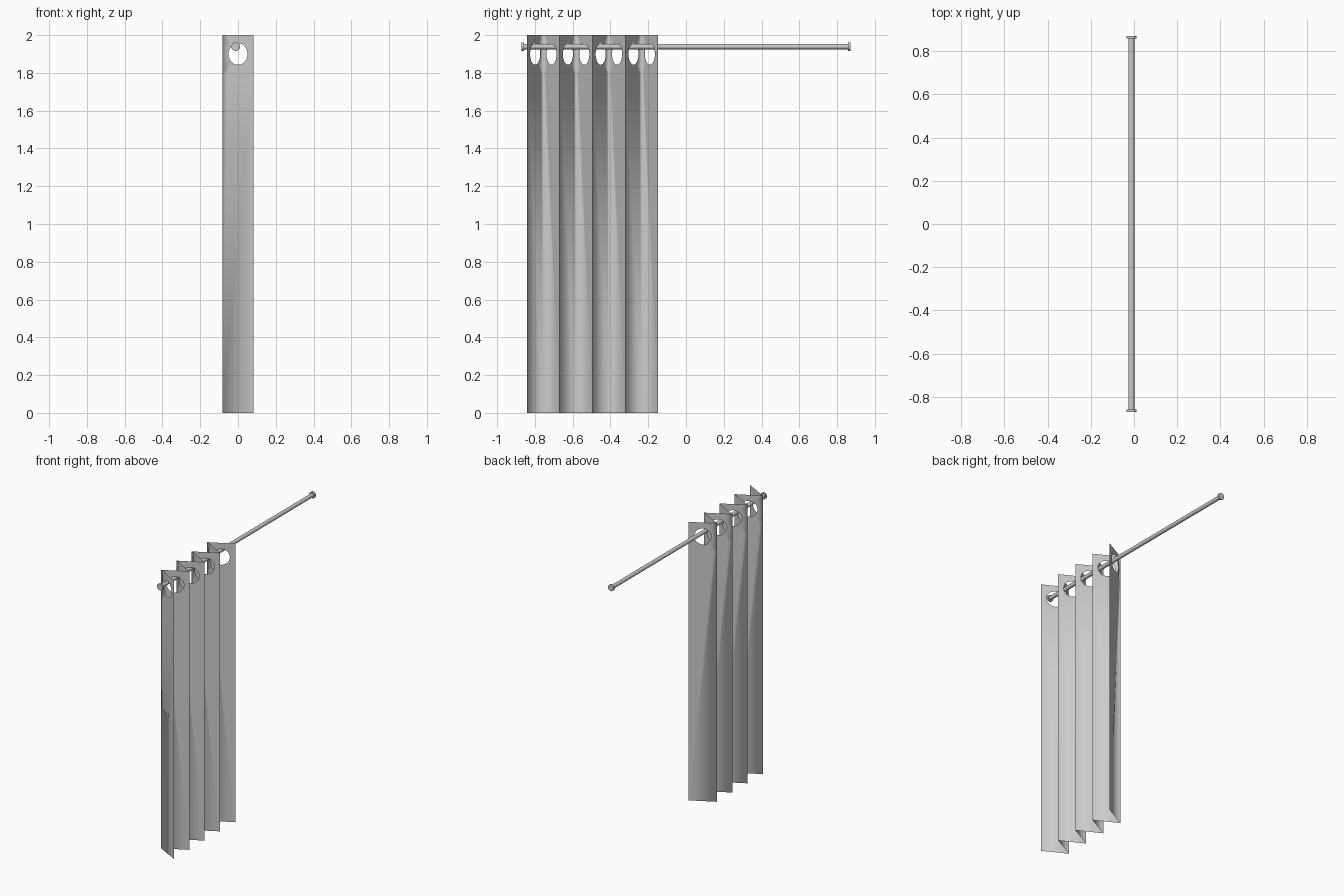
import bpy, bmesh, math

if "Cube" in bpy.data.objects:
    bpy.data.objects.remove(bpy.data.objects["Cube"])

ROD_X, ROD_Z, HALF = -0.012, 1.939, 0.87
Y0, Y1, DEPTH, FOLDS = -0.842, -0.148, 0.082, 4
HOLE_Z, HOLE_R, SEG = 1.9, 0.057, 40


def cylinder(name, y, radius, length):
    bpy.ops.mesh.primitive_cylinder_add(vertices=32, radius=radius, depth=length,
                                        location=(ROD_X, y, ROD_Z),
                                        rotation=(math.pi / 2, 0, 0))
    ob = bpy.context.object
    ob.name = name
    bpy.ops.object.shade_smooth_by_angle()
    return ob


# rod with flat end caps
cylinder("curtain_rod", 0, 0.014, 2 * HALF - 0.01)
for name, side in (("end_cap_front", -1), ("end_cap_back", 1)):
    cylinder(name, side * (HALF - 0.006), 0.023, 0.012)

# zigzag curtain: each flat panel has one round hole for the rod
bm = bmesh.new()
step = (Y1 - Y0) / (2 * FOLDS)
half_w = math.hypot(step, 2 * DEPTH) / 2
for i in range(2 * FOLDS):
    sx = -1 if i % 2 == 0 else 1
    yc = Y0 + (i + 0.5) * step

    def vert(u, z):
        t = u / half_w
        return bm.verts.new((sx * DEPTH * t, yc + t * step / 2, z))

    inner, outer = [], []
    for k in range(SEG):
        a = 2 * math.pi * k / SEG
        c, s = math.cos(a), math.sin(a)
        m = max(abs(c), abs(s))
        inner.append(vert(HOLE_R * c, HOLE_Z + HOLE_R * s))
        outer.append(vert(half_w * c / m, HOLE_Z + 0.1 * s / m))
    for k in range(SEG):
        n = (k + 1) % SEG
        bm.faces.new((inner[k], outer[k], outer[n], inner[n]))
    # long drop below the hole
    bottom = outer[SEG * 5 // 8: SEG * 7 // 8 + 1]
    bm.faces.new([vert(-half_w, 0), vert(half_w, 0)] + bottom[::-1])
bmesh.ops.remove_doubles(bm, verts=bm.verts[:], dist=1e-4)

# soft rear folds, crisp front folds
for f in bm.faces:
    f.smooth = True
for e in bm.edges:
    if all(v.co.x > DEPTH - 1e-3 for v in e.verts):
        e.smooth = False
me = bpy.data.meshes.new("curtain")
bm.to_mesh(me)
bm.free()
bpy.context.collection.objects.link(bpy.data.objects.new("curtain", me))
